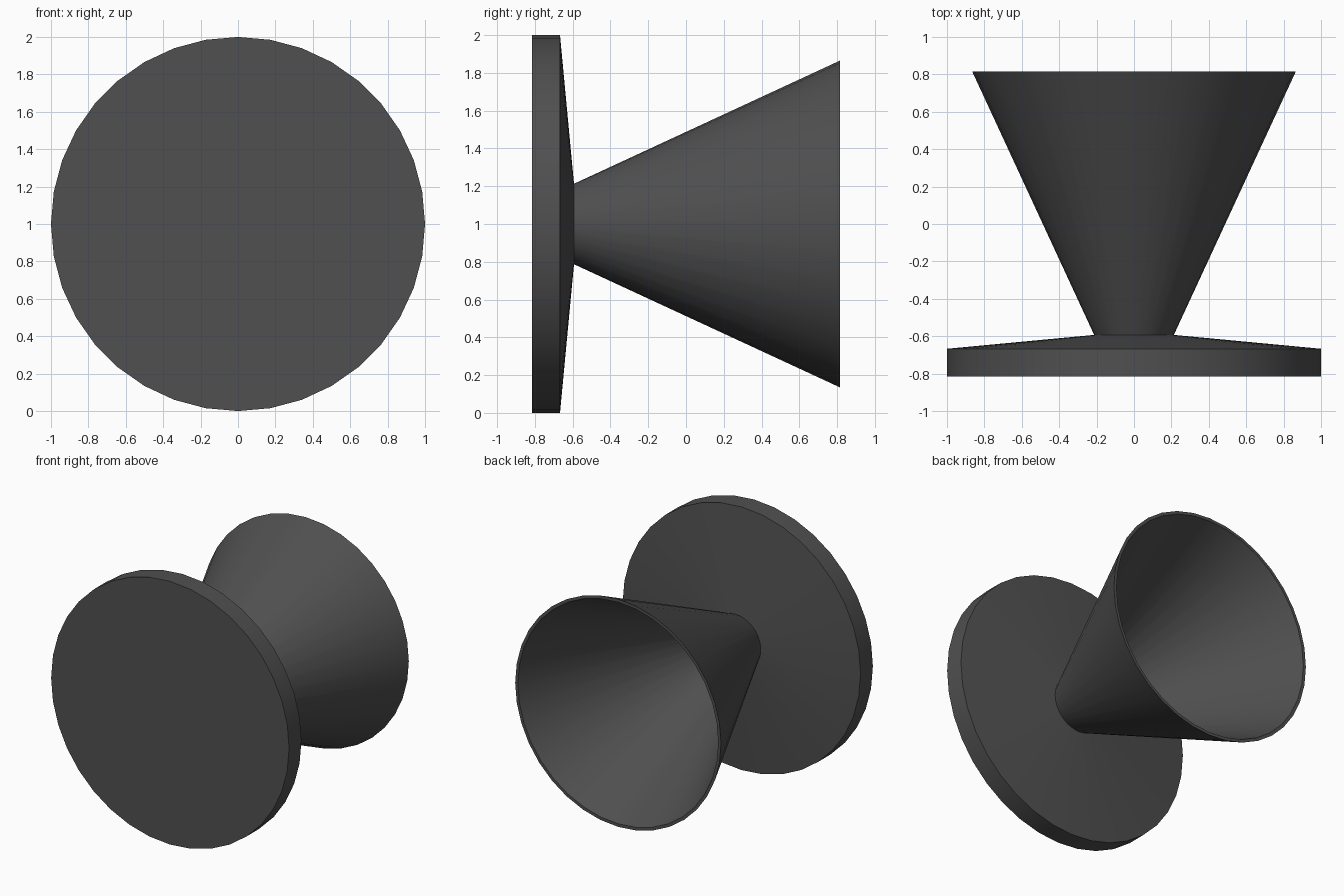
import bpy, math

if "Cube" in bpy.data.objects:
    bpy.data.objects.remove(bpy.data.objects["Cube"])

SIDES = 36

grey = bpy.data.materials.new("dark grey")
grey.diffuse_color = (0.08, 0.08, 0.08, 1)
grey.use_nodes = True
grey.node_tree.nodes["Principled BSDF"].inputs["Base Color"].default_value = grey.diffuse_color


def lathe(name, profile):
    """Revolve (radius, y) points around the y axis at z = 1, closing both ends."""
    verts, faces = [], []
    for r, y in profile:
        for i in range(SIDES):
            a = 2 * math.pi * i / SIDES
            verts.append((r * math.sin(a), y, 1 + r * math.cos(a)))
    for k in range(len(profile) - 1):
        for i in range(SIDES):
            j = (i + 1) % SIDES
            a, b = k * SIDES, (k + 1) * SIDES
            faces.append((a + i, a + j, b + j, b + i))
    faces.append(tuple(reversed(range(SIDES))))
    last = (len(profile) - 1) * SIDES
    faces.append(tuple(last + i for i in range(SIDES)))
    mesh = bpy.data.meshes.new(name)
    mesh.from_pydata(verts, [], faces)
    mesh.materials.append(grey)
    obj = bpy.data.objects.new(name, mesh)
    bpy.context.collection.objects.link(obj)
    bpy.ops.object.select_all(action='DESELECT')
    obj.select_set(True)
    bpy.context.view_layer.objects.active = obj
    bpy.ops.object.mode_set(mode='EDIT')
    bpy.ops.mesh.select_all(action='SELECT')
    bpy.ops.mesh.normals_make_consistent(inside=False)
    bpy.ops.object.mode_set(mode='OBJECT')
    bpy.ops.object.shade_smooth_by_angle(angle=math.radians(30))
    return obj


# Round front plate, domed up to the neck; the hollow flared horn and its floor
# continue from the neck as a single skin
lathe("plate_and_horn", [
    (1.0, -0.815), (1.0, -0.667), (0.213, -0.593),
    (0.865, 0.815), (0.842, 0.815), (0.19, -0.593),
])
